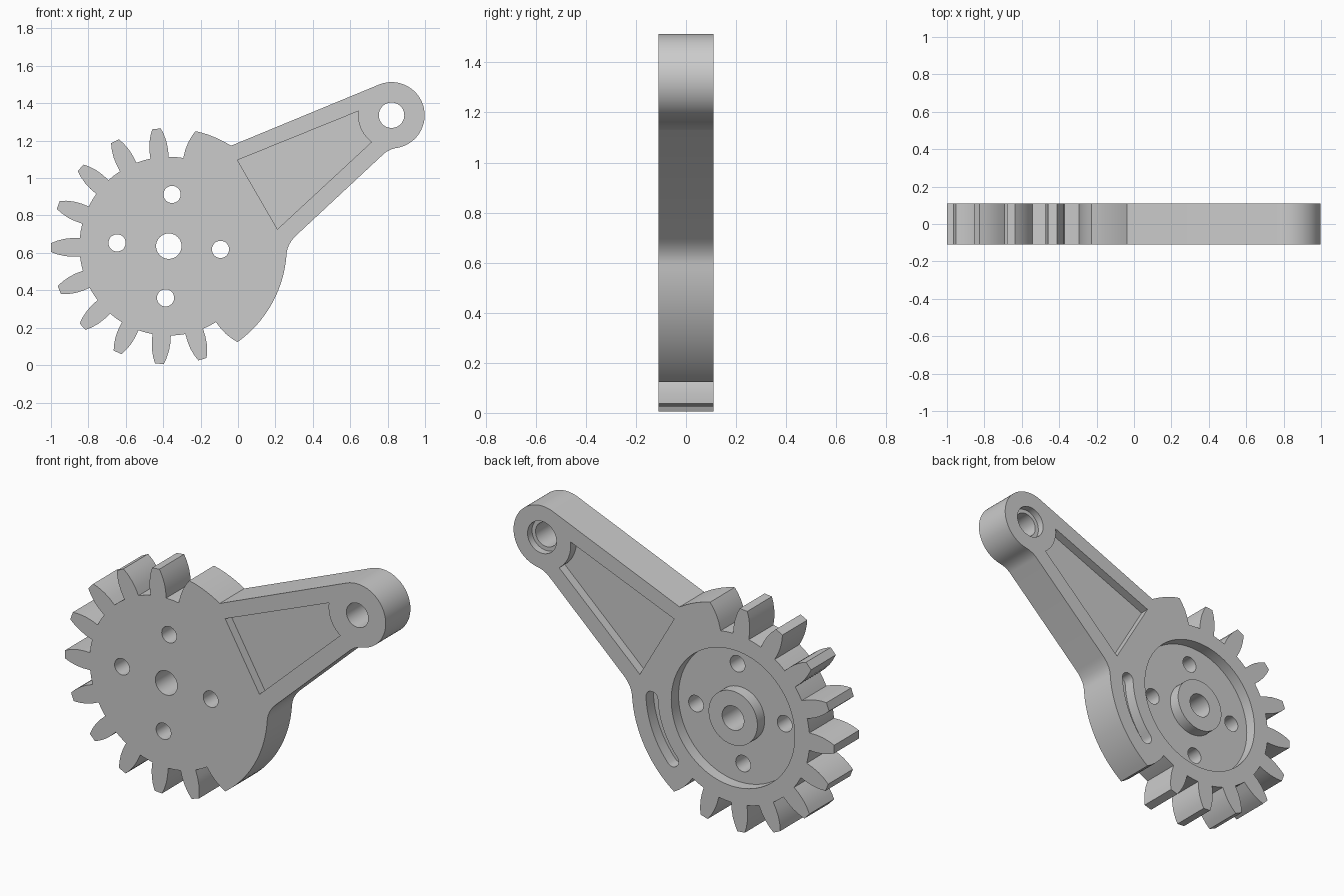
import bpy, bmesh
from math import sin, cos, radians

if "Cube" in bpy.data.objects:
    bpy.data.objects.remove(bpy.data.objects["Cube"])

GEAR = (-0.37, 0.636)      # gear axis (x, z)
BOSS = (0.821, 1.336)      # arm pivot axis (x, z)
HALF = 0.11                # half thickness
PITCH = 360 / 17
FLANK = [(0.478, 5.9), (0.52, 5.5), (0.56, 4.7), (0.60, 3.4), (0.631, 2.1)]


def polar(c, r, deg):
    return (c[0] + r * cos(radians(deg)), c[1] + r * sin(radians(deg)))


def arc(c, r, a0, a1, n):
    return [polar(c, r, a0 + (a1 - a0) * i / n) for i in range(n + 1)]


def circle(c, r, n=64):
    return arc(c, r, 0, 360, n)[:-1]


def bezier(p, q, s, n=8):
    out = []
    for i in range(n + 1):
        t = i / n
        out.append(tuple((1 - t) ** 2 * a + 2 * t * (1 - t) * b + t * t * c
                         for a, b, c in zip(p, q, s)))
    return out


def prism(name, pts, y0, y1):
    """Extrude an x-z outline along y."""
    bm = bmesh.new()
    face = bm.faces.new([bm.verts.new((x, y0, z)) for x, z in pts])
    ext = bmesh.ops.extrude_face_region(bm, geom=[face])
    verts = [g for g in ext["geom"] if isinstance(g, bmesh.types.BMVert)]
    bmesh.ops.translate(bm, verts=verts, vec=(0, y1 - y0, 0))
    bmesh.ops.recalc_face_normals(bm, faces=bm.faces)
    mesh = bpy.data.meshes.new(name)
    bm.to_mesh(mesh)
    bm.free()
    obj = bpy.data.objects.new(name, mesh)
    bpy.context.collection.objects.link(obj)
    return obj


def combine(body, pts, y0, y1, op="DIFFERENCE"):
    """Boolean a prism into the body, then remove the helper."""
    tool = prism("helper", pts, y0, y1)
    tool.hide_render = True
    bpy.context.view_layer.objects.active = body
    mod = body.modifiers.new("bool", "BOOLEAN")
    mod.operation, mod.solver, mod.object = op, "EXACT", tool
    bpy.ops.object.modifier_apply(modifier=mod.name)
    bpy.data.objects.remove(tool)


# Outline: arm top, first flank, ten full teeth, last flank, plain rim, arm underside
outline = arc(GEAR, 0.632, 58.2, 74.8 + 2.1, 6)[:-1]
for k in range(-5, 7):
    mid = 180.7 + k * PITCH
    if k > -5:
        outline += [polar(GEAR, r, mid - a) for r, a in FLANK]
    if k < 6:
        outline += [polar(GEAR, r, mid + a) for r, a in reversed(FLANK)]
        outline.append(polar(GEAR, 0.478, mid + PITCH / 2))
rim = arc(GEAR, 0.631, 180.7 + 6 * PITCH - 2.1, 356.2, 20)
outline += rim[1:-1]
outline += bezier(rim[-1], (0.264, 0.649), (0.313, 0.695))
tip = arc(BOSS, 0.177, -79.3, 112.1, 36)
outline += bezier((0.778, 1.128), (0.807, 1.155), tip[0]) + tip[1:]

body = prism("gear_lever", outline, -HALF, HALF)
bpy.context.view_layer.objects.active = body
body.select_set(True)

# Rear dish with a central hub
combine(body, circle(GEAR, 0.385, 96), HALF - 0.065, 0.3)
combine(body, circle(GEAR, 0.152), 0.0, HALF, "UNION")

# Through holes: gear axis, four around it, arm pivot
combine(body, circle(GEAR, 0.068, 48), -0.3, 0.3)
for i in range(4):
    combine(body, circle(polar(GEAR, 0.277, 86.4 + 90 * i), 0.046, 32), -0.3, 0.3)
combine(body, circle(BOSS, 0.068, 48), -0.3, 0.3)

# Counterbore on the back of the pivot
combine(body, circle(BOSS, 0.09, 48), HALF - 0.04, 0.3)

# Curved blind slot on the back
R, W, A0, A1 = 0.506, 0.037, -42, -2.5
slot = arc(GEAR, R + W, A0, A1, 16)
slot += arc(polar(GEAR, R, A1), W, A1, A1 + 180, 10)[1:]
slot += arc(GEAR, R - W, A1, A0, 16)[1:]
slot += arc(polar(GEAR, R, A0), W, A0 + 180, A0 + 360, 10)[1:-1]
combine(body, slot, HALF - 0.065, 0.3)

# Arm pockets on both faces, curved around the pivot
pocket = [(-0.003, 1.096), (0.211, 0.727)] + arc(BOSS, 0.179, 233.2, 173, 10)
combine(body, pocket, HALF - 0.05, 0.3)
combine(body, pocket, -0.3, -HALF + 0.05)

bpy.ops.object.select_all(action="DESELECT")
body.select_set(True)
bpy.context.view_layer.objects.active = body
bpy.ops.object.shade_smooth_by_angle(angle=radians(30))
